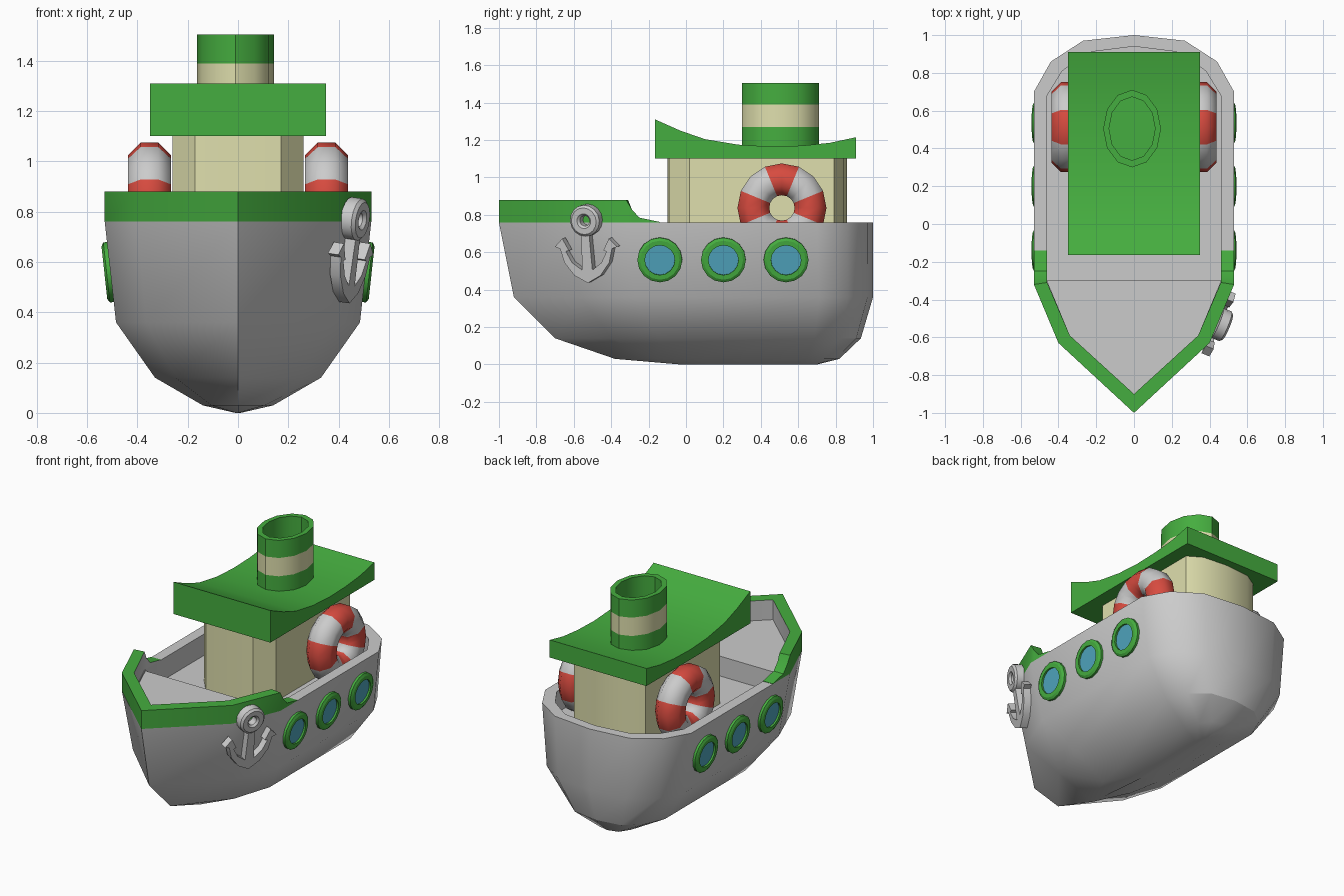
import bpy, bmesh
from math import sin, cos, pi, radians
from mathutils import Vector

if "Cube" in bpy.data.objects:
    bpy.data.objects.remove(bpy.data.objects["Cube"])


def material(name, rgb):
    m = bpy.data.materials.new(name)
    m.diffuse_color = (*rgb, 1)
    m.use_nodes = True
    m.node_tree.nodes["Principled BSDF"].inputs["Base Color"].default_value = m.diffuse_color
    return m


GREEN = material("green", (0.06, 0.42, 0.05))
BEIGE = material("beige", (0.74, 0.74, 0.42))
RED = material("red", (0.68, 0.07, 0.05))
BLUE = material("blue", (0.08, 0.38, 0.52))
GREY = bpy.data.materials.new("grey")


def loft(name, rings, mats=(), mat_of=None, cap_mats=(0, 0), caps=True, angle=30):
    """Skin a list of equal-length closed rings, with optional end caps."""
    bm = bmesh.new()
    rows = [[bm.verts.new(p) for p in ring] for ring in rings]
    n = len(rows[0])
    for i in range(len(rows) - 1):
        for k in range(n):
            j = (k + 1) % n
            f = bm.faces.new((rows[i][k], rows[i][j], rows[i + 1][j], rows[i + 1][k]))
            f.material_index = mat_of(i, k) if mat_of else 0
    if caps:
        for row, m in ((rows[0], cap_mats[0]), (rows[-1], cap_mats[1])):
            bm.faces.new(row).material_index = m
    bmesh.ops.remove_doubles(bm, verts=bm.verts[:], dist=0.0005)
    bmesh.ops.recalc_face_normals(bm, faces=bm.faces[:])
    me = bpy.data.meshes.new(name)
    bm.to_mesh(me)
    bm.free()
    ob = bpy.data.objects.new(name, me)
    bpy.context.collection.objects.link(ob)
    for m in mats:
        me.materials.append(m)
    bpy.ops.object.select_all(action='DESELECT')
    ob.select_set(True)
    bpy.context.view_layer.objects.active = ob
    bpy.ops.object.shade_smooth_by_angle(angle=radians(angle))
    return ob


def mirrored(half):
    """Complete a half outline whose first and last points lie on x = 0."""
    return half + [(-x, y) for x, y in half[-2:0:-1]]


def at(outline, z):
    return [(x, y, z) for x, y in outline]


def circle(r, n, ry=None, phase=0.0):
    return [(r * cos(2 * pi * k / n + phase), (ry or r) * sin(2 * pi * k / n + phase)) for k in range(n)]


def frame(origin, u, normal):
    """Map flat (u, v, height) coordinates onto a tilted surface."""
    o, u, w = Vector(origin), Vector(u).normalized(), Vector(normal).normalized()
    v = w.cross(u).normalized()
    return lambda p, h: o + u * p[0] + v * p[1] + w * h


# Hull shell with rim and recessed main deck
outer = mirrored([(0, -1), (.40, -.63), (.53, -.32), (.53, .70), (.44, .86), (.27, .97), (0, 1)])
inner = mirrored([(0, -.90), (.34, -.59), (.46, -.30), (.46, .68), (.38, .81), (.24, .91), (0, .94)])
levels = [(0, .01, -.03, .70), (.03, .14, -.38, .82), (.14, .33, -.70, .935),
          (.36, .485, -.92, 1), (.76, .53, -1, 1)]
rings = [[(x * w / .53, y0 + (y + 1) / 2 * (y1 - y0), z) for x, y in outer]
         for z, w, y0, y1 in levels]
loft("hull", rings + [at(inner, .76), at(inner, .62)])

# Raised foredeck
fore = mirrored([(0, -.905), (.345, -.59), (.465, -.30), (0, -.30)])
loft("foredeck", [at(fore, .61), at(fore, .75)])

# Green bow bulwark, grey on the inside, sweeping down to the rim
stations = [(0, -1, 0, -.90, .88), (.40, -.63, .34, -.59, .88), (.53, -.32, .46, -.31, .88),
            (.53, -.29, .46, -.29, .83), (.53, -.25, .46, -.25, .785), (.53, -.14, .46, -.14, .762)]
path = [(-a, b, -c, d, t) for a, b, c, d, t in stations[:0:-1]] + stations
loft("bow_bulwark", [[(a, b, .76), (a, b, t), (c, d, t), (c, d, .76)] for a, b, c, d, t in path],
     (GREEN, GREY), lambda i, k: int(k == 2))

# Cabin
cabin = mirrored([(0, -.10), (.17, -.09), (.26, .02), (.26, .79), (.17, .845), (0, .86)])
loft("cabin", [at(cabin, .61), at(cabin, 1.11)], (BEIGE,))

# Roof with a swept top
top = [(-.165, 1.31), (-.03, 1.25), (.10, 1.205), (.28, 1.175), (.45, 1.165),
       (.62, 1.17), (.77, 1.185), (.91, 1.215)]
profile = top + [(.91, 1.10), (-.165, 1.10)]
loft("roof", [[(x, y, z) for y, z in profile] for x in (-.35, .35)], (GREEN,))

# Banded open funnel
funnel = [(.153, .205, 1.15), (.153, .205, 1.27), (.153, .205, 1.39), (.153, .205, 1.505),
          (.122, .168, 1.505), (.122, .168, 1.19)]
loft("funnel", [[(x - .01, y + .505, z) for x, y in circle(rx, 12, ry)] for rx, ry, z in funnel],
     (GREEN, BEIGE), lambda i, k: int(i == 1), angle=35)

for s, side in ((1, "right"), (-1, "left")):
    # Life buoys
    buoy = []
    for i in range(17):
        a = (i - 1) * pi / 8
        buoy.append([(s * .352 + x, .513 + (.153 + r) * cos(a), .837 + (.153 + r) * sin(a))
                     for x, r in circle(.092, 8, phase=pi / 8)])
    loft("life_buoy_" + side, buoy, (RED, GREY), lambda i, k: (i // 2) % 2, caps=False, angle=60)

    # Portholes
    for n, y in enumerate((-.14, .20, .535)):
        place = frame((s * .5075, y, .56), (0, s, 0), (s, 0, -.11))
        steps = [(.12, -.03), (.12, .015), (.105, .024), (.08, .024), (.08, .012)]
        loft(f"porthole_{side}_{n + 1}", [[place(p, h) for p in circle(r, 16)] for r, h in steps],
             (GREEN, BLUE), cap_mats=(0, 1))

# Anchor on the right bow: shank with flukes, and a ring
place = frame((.468, -.535, .77), (.387, .922, 0), (.922, -.387, -.14))
half = [(0, -.07), (.022, -.07), (.03, -.265), (.085, -.225), (.118, -.165), (.10, -.16),
        (.135, -.095), (.18, -.14), (.15, -.15), (.13, -.225), (.075, -.295), (0, -.335)]
body = mirrored(half)
loft("anchor", [[place(p, h) for p in body] for h in (-.025, .02)])
ring = [(.028, -.03), (.085, -.03), (.085, .018), (.072, .03), (.04, .03), (.028, .018), (.028, -.03)]
loft("anchor_ring", [[place(p, h) for p in circle(r, 16)] for r, h in ring], caps=False)
